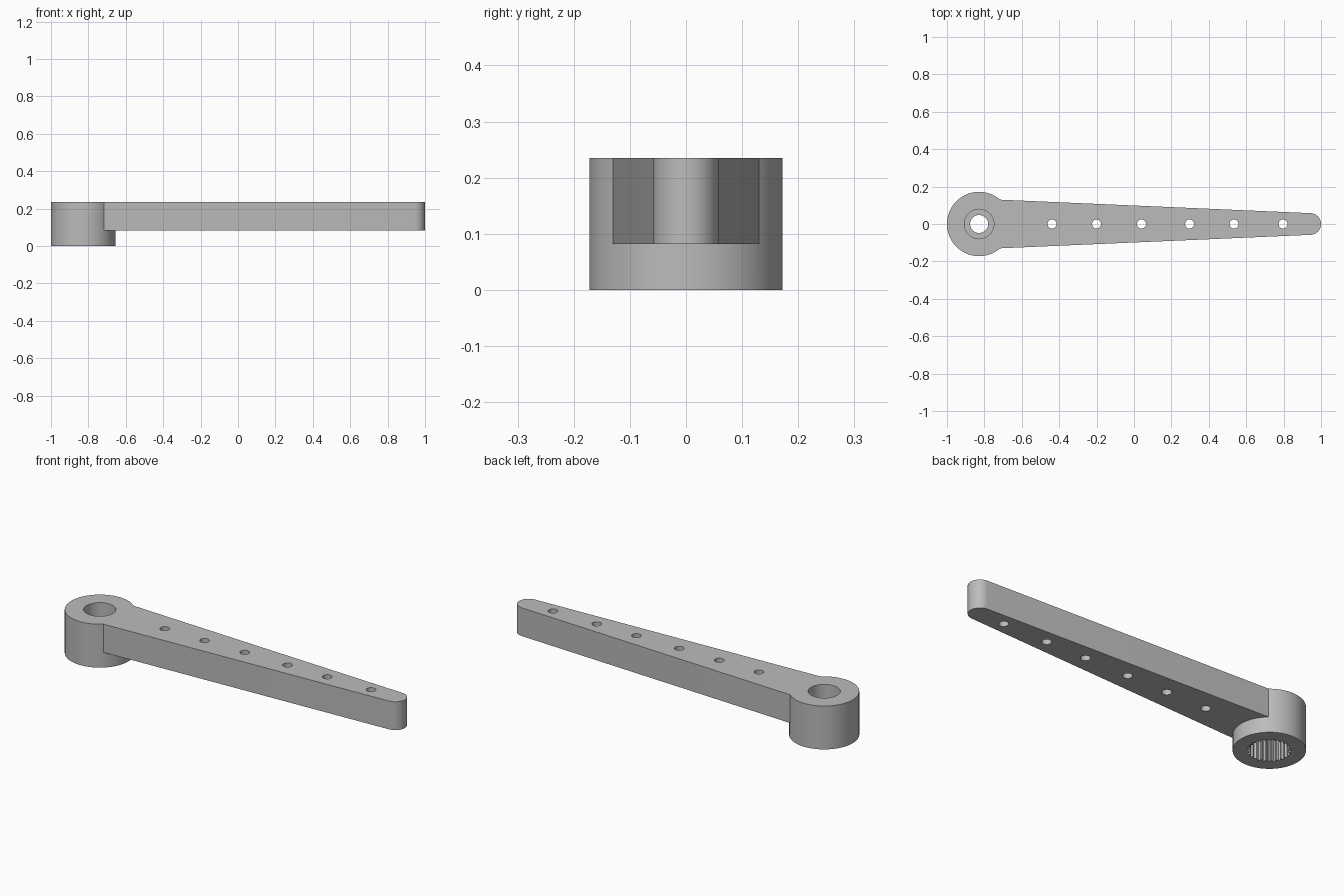
import bpy, bmesh, math

cube = bpy.data.objects.get("Cube")
if cube:
    bpy.data.objects.remove(cube, do_unlink=True)

HUB_X, HUB_R, TOP, ARM_BOTTOM = -0.828, 0.172, 0.235, 0.082

grey = bpy.data.materials.new("light grey plastic")
grey.use_nodes = True
colour = (0.5, 0.5, 0.5, 1)
grey.diffuse_color = colour
grey.node_tree.nodes["Principled BSDF"].inputs["Base Color"].default_value = colour


def prism(name, outline, z0, z1):
    """Extrude a closed xy outline from z0 to z1."""
    bm = bmesh.new()
    face = bm.faces.new([bm.verts.new((x, y, z0)) for x, y in outline])
    side = bmesh.ops.extrude_face_region(bm, geom=[face])["geom"]
    moved = [v for v in side if isinstance(v, bmesh.types.BMVert)]
    bmesh.ops.translate(bm, verts=moved, vec=(0, 0, z1 - z0))
    bmesh.ops.recalc_face_normals(bm, faces=bm.faces)
    mesh = bpy.data.meshes.new(name)
    bm.to_mesh(mesh)
    bm.free()
    mesh.materials.append(grey)
    obj = bpy.data.objects.new(name, mesh)
    bpy.context.collection.objects.link(obj)
    return obj


def arc(cx, r, start=0, sweep=360, n=64):
    closed = sweep == 360
    angles = [math.radians(start + sweep * i / n) for i in range(n if closed else n + 1)]
    return [(cx + r * math.cos(a), r * math.sin(a)) for a in angles]


def combine(target, tool, operation):
    mod = target.modifiers.new(operation.lower(), "BOOLEAN")
    mod.operation, mod.object, mod.solver = operation, tool, "EXACT"
    bpy.context.view_layer.objects.active = target
    bpy.ops.object.modifier_apply(modifier=mod.name)
    bpy.data.objects.remove(tool, do_unlink=True)


# Hub and tapered arm with a rounded tip, merged into one body
horn = prism("servo_arm", arc(HUB_X, HUB_R, n=96), 0, TOP)
tip = arc(0.942, 0.058, -86, 172, 24)
arm = prism("tapered_arm", [(-0.74, -0.131)] + tip + [(-0.74, 0.131)], ARM_BOTTOM, TOP)
combine(horn, arm, "UNION")

# Screw recess on top and the narrower through hole
combine(horn, prism("screw_recess", arc(HUB_X, 0.079), 0.155, 0.3), "DIFFERENCE")
combine(horn, prism("screw_hole", arc(HUB_X, 0.048, n=48), -0.1, 0.3), "DIFFERENCE")

# Toothed socket on the underside
TEETH = 25
socket = []
for i in range(TEETH * 4):
    a = math.tau * i / (TEETH * 4)
    r = 0.105 if i % 4 < 2 else 0.094
    socket.append((HUB_X + r * math.cos(a), r * math.sin(a)))
combine(horn, prism("toothed_socket", socket, -0.1, 0.125), "DIFFERENCE")

# Row of linkage holes along the arm
for x in (-0.438, -0.2, 0.04, 0.297, 0.535, 0.797):
    combine(horn, prism("linkage_hole", arc(x, 0.024, n=32), 0, 0.3), "DIFFERENCE")

# Smooth round walls, crisp edges
bpy.ops.object.select_all(action="DESELECT")
horn.select_set(True)
bpy.context.view_layer.objects.active = horn
bpy.ops.object.shade_smooth_by_angle(angle=math.radians(25))
